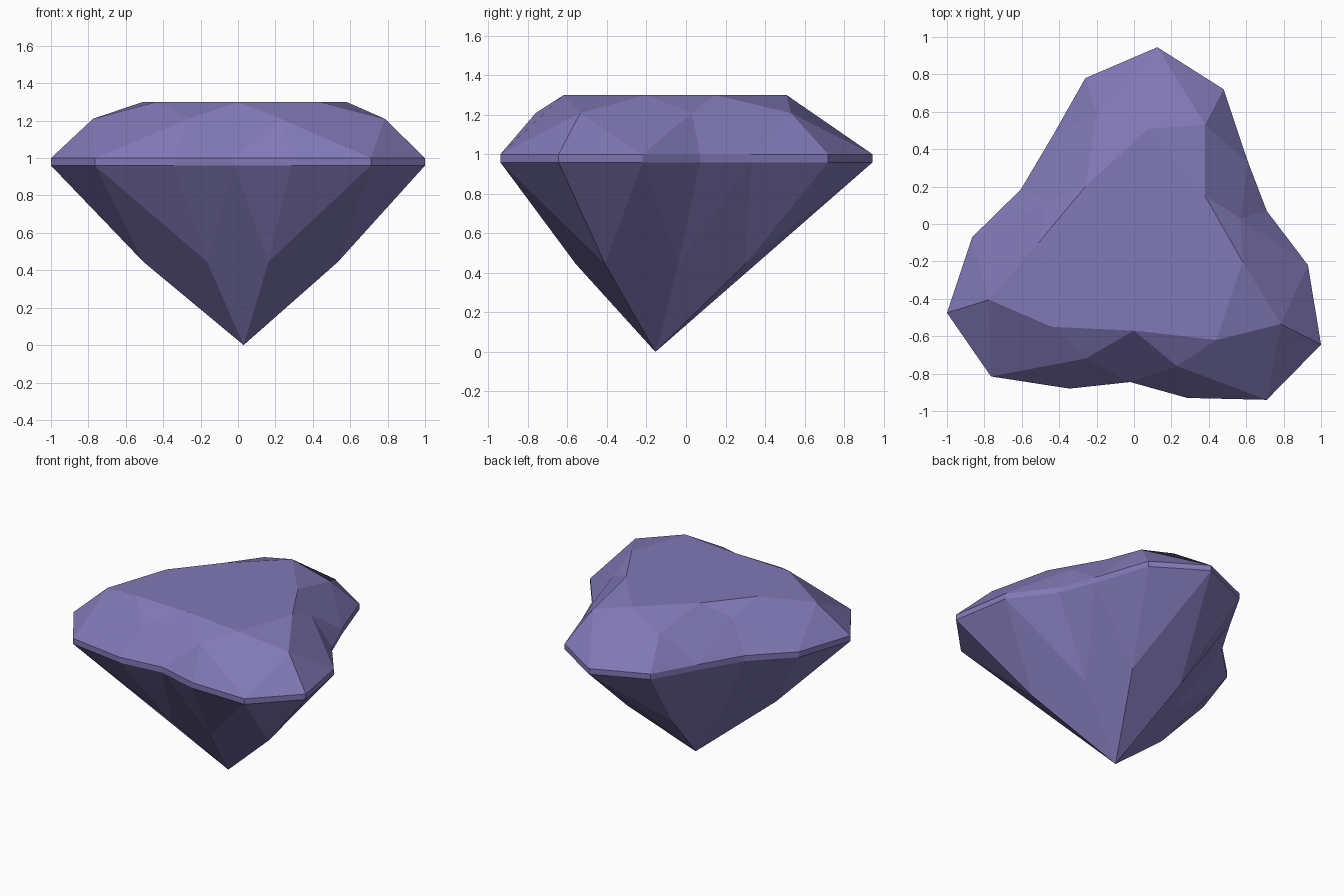
import bpy, bmesh

if "Cube" in bpy.data.objects:
    bpy.data.objects.remove(bpy.data.objects["Cube"])

# Girdle outline: main corners and the in-between corners that alternate with them
main = [(0.125, 0.945), (-0.43, 0.48), (-0.865, -0.07), (-0.765, -0.815),
        (-0.02, -0.845), (0.71, -0.94), (0.93, -0.22), (0.61, 0.33)]
between = [(-0.26, 0.78), (-0.605, 0.185), (-1.0, -0.475), (-0.345, -0.88),
           (0.285, -0.93), (1.0, -0.645), (0.71, 0.07), (0.48, 0.72)]
# Flat table on top and the crown ring below it
table = [(0.08, 0.51), (-0.26, 0.20), (-0.51, -0.10), (-0.44, -0.55),
         (0.0, -0.57), (0.44, -0.62), (0.58, -0.20), (0.38, 0.15)]
crown = [(-0.20, 0.59), (-0.46, 0.12), (-0.775, -0.405), (-0.26, -0.72),
         (0.23, -0.76), (0.785, -0.535), (0.57, 0.03), (0.38, 0.53)]
tip = (0.03, -0.155)
# Lower ring lies about halfway between the tip and the girdle
lower = [tuple(t + 0.52 * (p - t) for p, t in zip(pt, tip)) for pt in between]

bm = bmesh.new()


def ring(points, z):
    return [bm.verts.new((x, y, z)) for x, y in points]


T, C = ring(table, 1.30), ring(crown, 1.21)
M1, B1 = ring(main, 1.0), ring(between, 1.0)
M0, B0 = ring(main, 0.96), ring(between, 0.96)
L = ring(lower, 0.445)
culet = bm.verts.new((*tip, 0))

bm.faces.new(T)
for i in range(8):
    j, h = (i + 1) % 8, i - 1
    facets = [
        (T[i], C[i], T[j]),            # star facet
        (T[i], C[h], M1[i], C[i]),     # crown kite
        (C[i], M1[i], B1[i]),          # upper girdle facets
        (C[i], B1[i], M1[j]),
        (M1[i], M0[i], B0[i], B1[i]),  # girdle band
        (B1[i], B0[i], M0[j], M1[j]),
        (M0[i], L[i], B0[i]),          # lower girdle facets
        (B0[i], L[i], M0[j]),
        (M0[i], L[h], culet, L[i]),    # pavilion kite
    ]
    for f in facets:
        bm.faces.new(f)
bmesh.ops.recalc_face_normals(bm, faces=bm.faces[:])

mesh = bpy.data.meshes.new("gemstone")
bm.to_mesh(mesh)
bm.free()
purple = bpy.data.materials.new("soft_purple")
purple.diffuse_color = (0.22, 0.19, 0.47, 1)
purple.use_nodes = True
purple.node_tree.nodes["Principled BSDF"].inputs["Base Color"].default_value = purple.diffuse_color
mesh.materials.append(purple)
gem = bpy.data.objects.new("gemstone", mesh)
bpy.context.collection.objects.link(gem)
